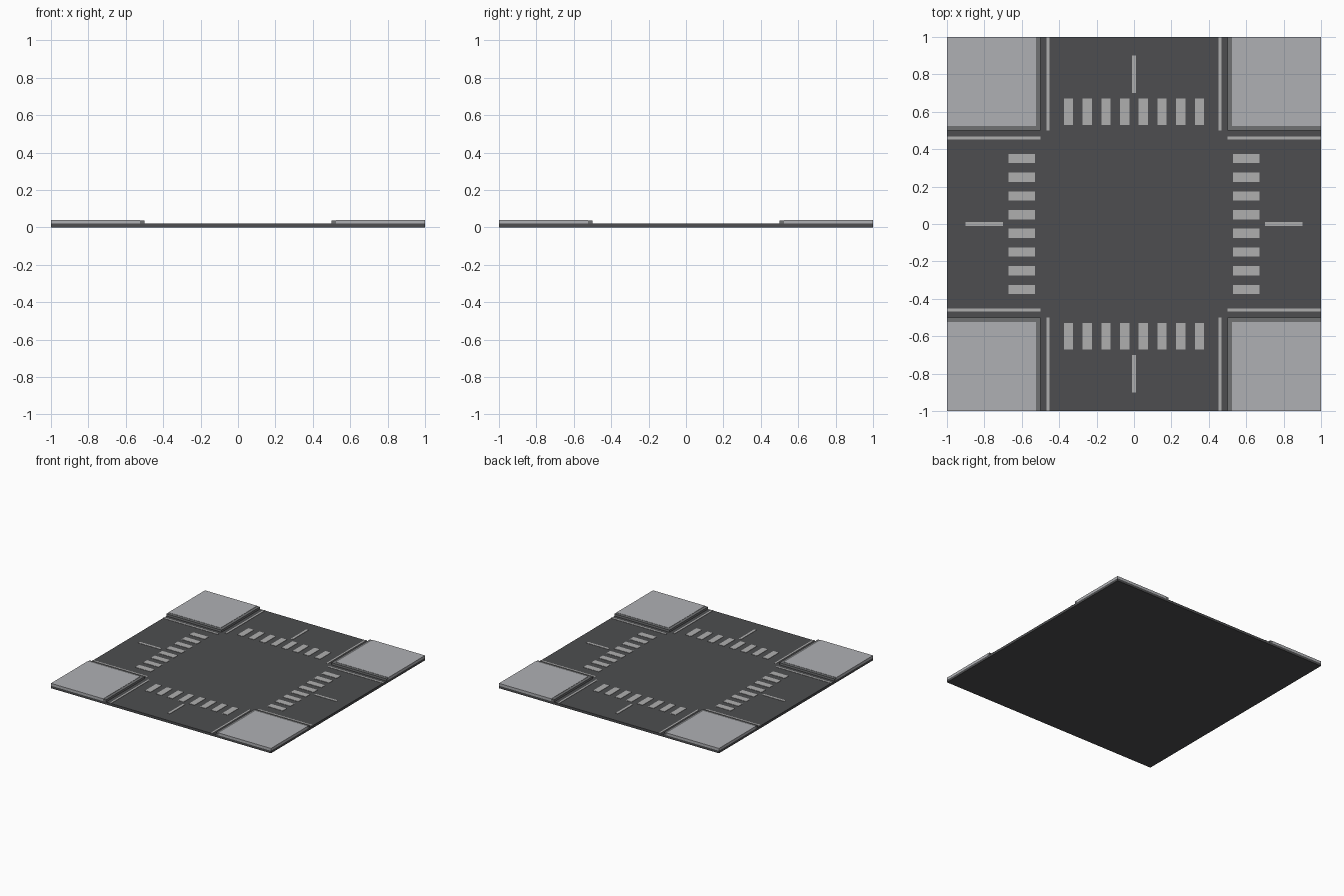
import bpy, bmesh
from math import pi
from mathutils import Matrix, Vector

if "Cube" in bpy.data.objects:
    bpy.data.objects.remove(bpy.data.objects["Cube"])

ROAD = 0.02       # road surface height
PAINT = 0.0225    # top of painted markings


def material(name, r, g, b):
    m = bpy.data.materials.new(name)
    m.diffuse_color = (r, g, b, 1)
    m.use_nodes = True
    m.node_tree.nodes["Principled BSDF"].inputs["Base Color"].default_value = m.diffuse_color
    return m


asphalt = material("asphalt", 0.075, 0.076, 0.08)
paint = material("road_paint", 0.43, 0.43, 0.43)
kerb_stone = material("kerb_stone", 0.16, 0.165, 0.17)
paving = material("paving", 0.43, 0.435, 0.455)


def add_object(name, bm, mat):
    mesh = bpy.data.meshes.new(name)
    bmesh.ops.recalc_face_normals(bm, faces=bm.faces)
    bm.to_mesh(mesh)
    bm.free()
    mesh.materials.append(mat)
    obj = bpy.data.objects.new(name, mesh)
    bpy.context.collection.objects.link(obj)
    return obj


def box(name, x0, x1, y0, y1, z0, z1, mat, turn=0):
    size = Vector((x1 - x0, y1 - y0, z1 - z0))
    mid = Vector((x0 + x1, y0 + y1, z0 + z1)) / 2
    bm = bmesh.new()
    bmesh.ops.create_cube(bm, size=1, matrix=Matrix.Rotation(turn, 4, 'Z')
                          @ Matrix.Translation(mid) @ Matrix.Diagonal(size).to_4x4())
    return add_object(name, bm, mat)


def prism(name, outline, z0, z1, mat, turn=0):
    bm = bmesh.new()
    face = bm.faces.new([bm.verts.new((x, y, z0)) for x, y in outline])
    top = bmesh.ops.extrude_face_region(bm, geom=[face])["geom"]
    bmesh.ops.translate(bm, vec=(0, 0, z1 - z0),
                        verts=[v for v in top if isinstance(v, bmesh.types.BMVert)])
    bmesh.ops.transform(bm, matrix=Matrix.Rotation(turn, 4, 'Z'), verts=bm.verts)
    return add_object(name, bm, mat)


# Road slab
box("road_slab", -1, 1, -1, 1, 0, ROAD, asphalt)

# Each quarter turn: one corner pavement and one road arm
kerb_outline = [(0.5, 0.5), (1, 0.5), (1, 0.525), (0.525, 0.525), (0.525, 1), (0.5, 1)]
for q in range(4):
    a = q * pi / 2
    box(f"pavement_{q}", 0.525, 1, 0.525, 1, ROAD, 0.04, paving, a)
    prism(f"kerb_{q}", kerb_outline, ROAD, 0.038, kerb_stone, a)
    # Edge lines and centre dash
    for side in (-1, 1):
        x = side * 0.46
        box(f"edge_line_{q}_{side}", x - 0.0075, x + 0.0075, 0.5, 1, ROAD, PAINT, paint, a)
    box(f"centre_dash_{q}", -0.01, 0.01, 0.7, 0.9, ROAD, PAINT, paint, a)
    # Crossing stripes
    for i in range(8):
        x = -0.35 + 0.1 * i
        box(f"crossing_stripe_{q}_{i}", x - 0.025, x + 0.025, 0.53, 0.67, ROAD, PAINT, paint, a)
